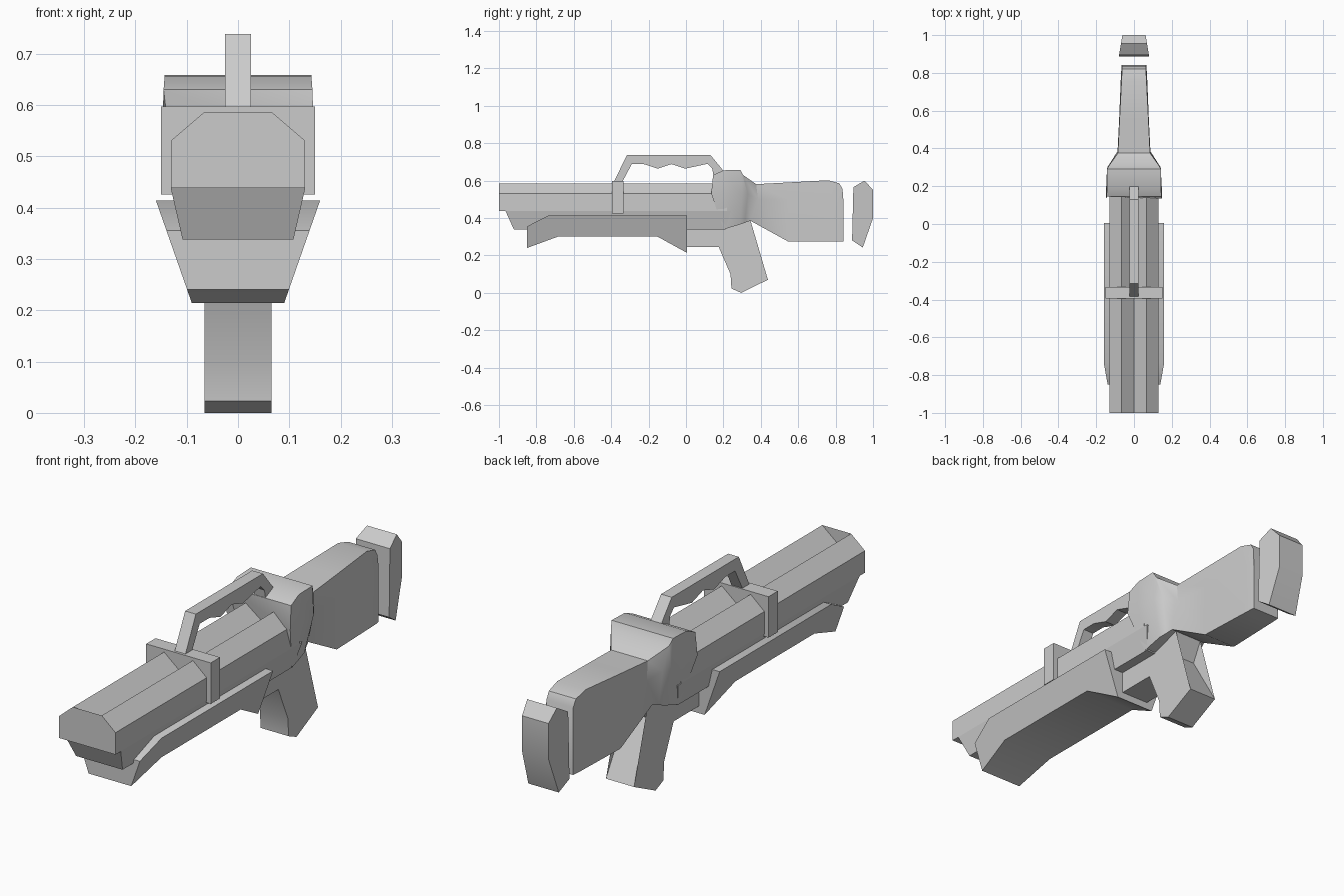
import bpy, bmesh, math


def finish(name, bm):
    bmesh.ops.recalc_face_normals(bm, faces=bm.faces)
    me = bpy.data.meshes.new(name)
    bm.to_mesh(me)
    bm.free()
    me.shade_smooth()
    me.set_sharp_from_angle(angle=math.radians(30))
    ob = bpy.data.objects.new(name, me)
    bpy.context.collection.objects.link(ob)
    return ob


def skin(name, rings):
    """Join closed point rings into a capped solid."""
    bm = bmesh.new()
    vs = [[bm.verts.new(p) for p in r] for r in rings]
    n = len(vs[0])
    for a, b in zip(vs, vs[1:]):
        for i in range(n):
            j = (i + 1) % n
            bm.faces.new((a[i], a[j], b[j], b[i]))
    caps = [bm.faces.new(vs[0]), bm.faces.new(vs[-1])]
    bmesh.ops.triangulate(bm, faces=caps)
    return finish(name, bm)


def side_prism(name, profile, half):
    """Side (y, z) profile, mirrored to both sides; half(y, z) is half width."""
    return skin(name, [[(s * half(y, z), y, z) for y, z in profile] for s in (-1, 1)])


def front_prism(name, right, y0, y1):
    """Right half of an (x, z) section, mirrored and pushed along y."""
    pts = right + [(-x, z) for x, z in reversed(right) if x > 0]
    return skin(name, [[(x, y, z) for x, z in pts] for y in (y0, y1)])


# Twin barrel with a groove along the top
front_prism("twin_barrel", [(0, 0.53), (0.067, 0.585), (0.131, 0.53), (0.131, 0.438)], -1, 0.22)

# Tapered body below the barrels
side_prism("lower_barrel",
           [(-0.965, 0.438), (-0.92, 0.338), (0.21, 0.338), (0.24, 0.438)],
           lambda y, z: 0.108 + (z - 0.338) * 0.23)

# Pump fore-end with sloping sides
side_prism("fore_end",
           [(-0.85, 0.24), (-0.85, 0.355), (-0.735, 0.414), (0.005, 0.414),
            (0.005, 0.214), (-0.155, 0.302), (-0.68, 0.302)],
           lambda y, z: 0.09 + (z - 0.214) * 0.35)

# Band around the barrel
front_prism("barrel_band",
            [(0.15, 0.597), (0.15, 0.425), (0.125, 0.425), (0.125, 0.58)], -0.395, -0.333)

# Carry handle with finger notches
notches = [(0.145 - 0.074 * i, 0.688 if i % 2 else 0.664) for i in range(1, 6)]
side_prism("carry_handle",
           [(-0.39, 0.585), (-0.315, 0.738), (0.13, 0.738), (0.21, 0.64), (0.148, 0.62),
            (0.14, 0.665), (0.115, 0.69)] + notches[1:] +
           [(-0.29, 0.688), (-0.345, 0.585)],
           lambda y, z: 0.025)

# Receiver flowing into the stock: top, middle and bottom (y, z, half width)
stations = [
    [(0.145, 0.63, 0.145), (0.135, 0.53, 0.148), (0.20, 0.34, 0.110)],
    [(0.20, 0.655, 0.143), (0.20, 0.53, 0.147), (0.22, 0.345, 0.110)],
    [(0.29, 0.658, 0.143), (0.30, 0.53, 0.141), (0.29, 0.366, 0.105)],
    [(0.305, 0.63, 0.135), (0.33, 0.53, 0.122), (0.315, 0.375, 0.095)],
    [(0.375, 0.581, 0.085), (0.385, 0.50, 0.087), (0.345, 0.385, 0.085)],
    [(0.545, 0.590, 0.077), (0.545, 0.50, 0.079), (0.545, 0.275, 0.077)],
    [(0.76, 0.602, 0.066), (0.79, 0.50, 0.069), (0.79, 0.274, 0.068)],
    [(0.82, 0.585, 0.063), (0.83, 0.50, 0.066), (0.83, 0.274, 0.066)],
    [(0.837, 0.555, 0.062), (0.841, 0.50, 0.065), (0.841, 0.274, 0.064)],
]
skin("receiver_and_stock",
     [[(w, y, z) for y, z, w in s] + [(-w, y, z) for y, z, w in reversed(s)]
      for s in stations])

# Butt pad, set apart behind the stock
side_prism("butt_pad",
           [(0.895, 0.565), (0.955, 0.60), (1.0, 0.55), (1.0, 0.40), (0.945, 0.242), (0.888, 0.28)],
           lambda y, z: 0.08 - (y - 0.89) * 0.17)

# Pistol grip and its housing
side_prism("pistol_grip",
           [(0.0, 0.36), (0.0, 0.245), (0.175, 0.245), (0.238, 0.10), (0.243, 0.023),
            (0.295, 0.0), (0.438, 0.07), (0.302, 0.30), (0.345, 0.386), (0.20, 0.40)],
           lambda y, z: 0.065)
